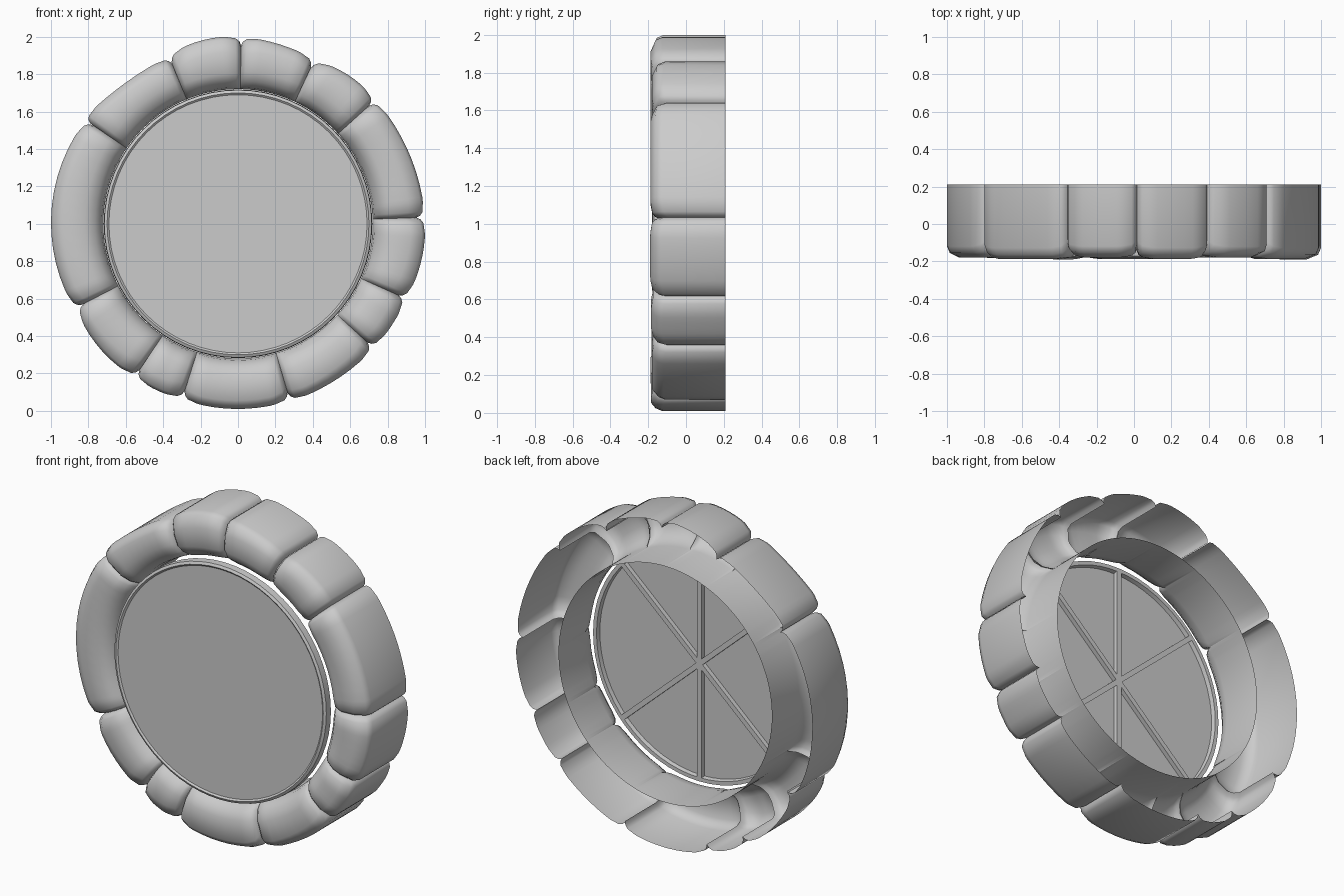
import bpy, bmesh, math, random
from mathutils import Matrix

if "Cube" in bpy.data.objects:
    bpy.data.objects.remove(bpy.data.objects["Cube"])
random.seed(4)


def add_object(name, bm, smooth=None):
    mesh = bpy.data.meshes.new(name)
    bm.to_mesh(mesh)
    bm.free()
    ob = bpy.data.objects.new(name, mesh)
    bpy.context.collection.objects.link(ob)
    bpy.context.view_layer.objects.active = ob
    ob.select_set(True)
    if smooth:
        bpy.ops.object.shade_smooth_by_angle(angle=math.radians(smooth))
    ob.select_set(False)
    return ob


# Stone cross-section, open at the back: (radius offset from rim or bore, y)
OUTER = [(0.0, 0.21), (0.0, -0.13), (-0.015, -0.165), (-0.06, -0.19)]
INNER = [(0.095, -0.19), (0.045, -0.165), (0.01, -0.12), (0.0, -0.06), (0.0, 0.2)]
BORE = 0.72


def stone(name, a0, a1, r0, rmid, r1):
    """Hollow rounded block bent along an arc, pinched at both ends."""
    span = math.radians(a1 - a0)
    ends = [(0, 1), (0.01, 0.55), (0.03, 0.22), (0.085, 0.03)]
    n = max(3, round(span / 0.1))
    mids = [(0.11 + (span - 0.22) * i / n, 0) for i in range(n + 1)]
    cuts = ends + mids + [(span - t, p) for t, p in reversed(ends)]
    shoulder = [random.uniform(-0.03, 0.02) for _ in range(3)]
    front = random.uniform(0.0, 0.012)
    bm = bmesh.new()
    rows = []
    for t, p in cuts:
        u = t / span
        a = math.radians(a0) + t
        rim = r0 * (1 - u) * (1 - 2 * u) + rmid * 4 * u * (1 - u) + r1 * u * (2 * u - 1)
        bump = shoulder[0] * (1 - u) + shoulder[1] * u
        pts = []
        for k, (dr, y) in enumerate(OUTER):
            pts.append((rim + dr + (bump if k == 3 else 0) - 0.045 * p,
                        y + (0.045 * p + front if k > 0 else 0)))
        for k, (dr, y) in enumerate(INNER):
            pts.append((BORE + dr + (shoulder[2] * 0.6 if k == 0 else 0),
                        y + (0.045 * p + front if k < 3 else 0)))
        rows.append([bm.verts.new((r * math.cos(a), y, 1 + r * math.sin(a)))
                     for r, y in pts])
    for A, B in zip(rows, rows[1:]):
        for i in range(len(A) - 1):
            bm.faces.new((A[i], A[i + 1], B[i + 1], B[i]))
    bmesh.ops.recalc_face_normals(bm, faces=bm.faces)
    # keep the rim side facing outward
    bm.faces.ensure_lookup_table()
    f = bm.faces[0]
    c = f.calc_center_median()
    if f.normal.x * c.x + f.normal.z * (c.z - 1) < 0:
        bmesh.ops.reverse_faces(bm, faces=bm.faces)
    add_object(name, bm, 50)


# Ring of stones: joint angle, then rim radius at start, middle and end
STONES = [(2, 1.0, 0.99, 0.99), (42, 0.99, 0.99, 0.965), (65, 0.97, 0.985, 1.0),
          (89, 1.0, 1.0, 0.975), (112.4, 0.97, 0.965, 1.0), (145.8, 0.985, 1.0, 0.985),
          (207.4, 0.975, 0.995, 0.99), (236, 0.99, 0.99, 0.985),
          (252.3, 0.985, 0.99, 0.985), (286.4, 0.99, 0.985, 0.985),
          (317.5, 0.985, 0.985, 0.985), (336, 0.985, 1.0, 1.0)]
for i, (a0, r0, rm, r1) in enumerate(STONES):
    a1 = STONES[i + 1][0] if i + 1 < len(STONES) else 362
    stone(f"ring_stone_{i + 1}", a0, a1, r0, rm, r1)

# Pane: flat disc with a small stepped rim, made by spinning a profile
bm = bmesh.new()
prof = [(0.0, -0.17), (0.69, -0.17), (0.7, -0.178), (0.715, -0.17),
        (0.718, -0.13), (0.695, -0.13), (0.69, -0.155), (0.0, -0.155)]
vs = [bm.verts.new((r, y, 0)) for r, y in prof]
es = [bm.edges.new(e) for e in zip(vs, vs[1:])]
bmesh.ops.spin(bm, geom=vs + es, cent=(0, 0, 0), axis=(0, 1, 0),
               angle=math.tau, steps=64)
bmesh.ops.remove_doubles(bm, verts=bm.verts, dist=1e-4)
bmesh.ops.recalc_face_normals(bm, faces=bm.faces)
bmesh.ops.translate(bm, verts=bm.verts, vec=(0, 0, 1))
add_object("pane", bm, 30)

# Six spokes behind the pane
for i, deg in enumerate((90, 42, -42, -90, -138, 138)):
    bm = bmesh.new()
    bmesh.ops.create_cube(bm, size=1, matrix=Matrix.Translation((0, 0, 1))
                          @ Matrix.Rotation(-math.radians(deg), 4, 'Y')
                          @ Matrix.Translation((0.35, -0.145, 0))
                          @ Matrix.Diagonal((0.7, 0.035, 0.03, 1)))
    add_object(f"spoke_{i + 1}", bm)
